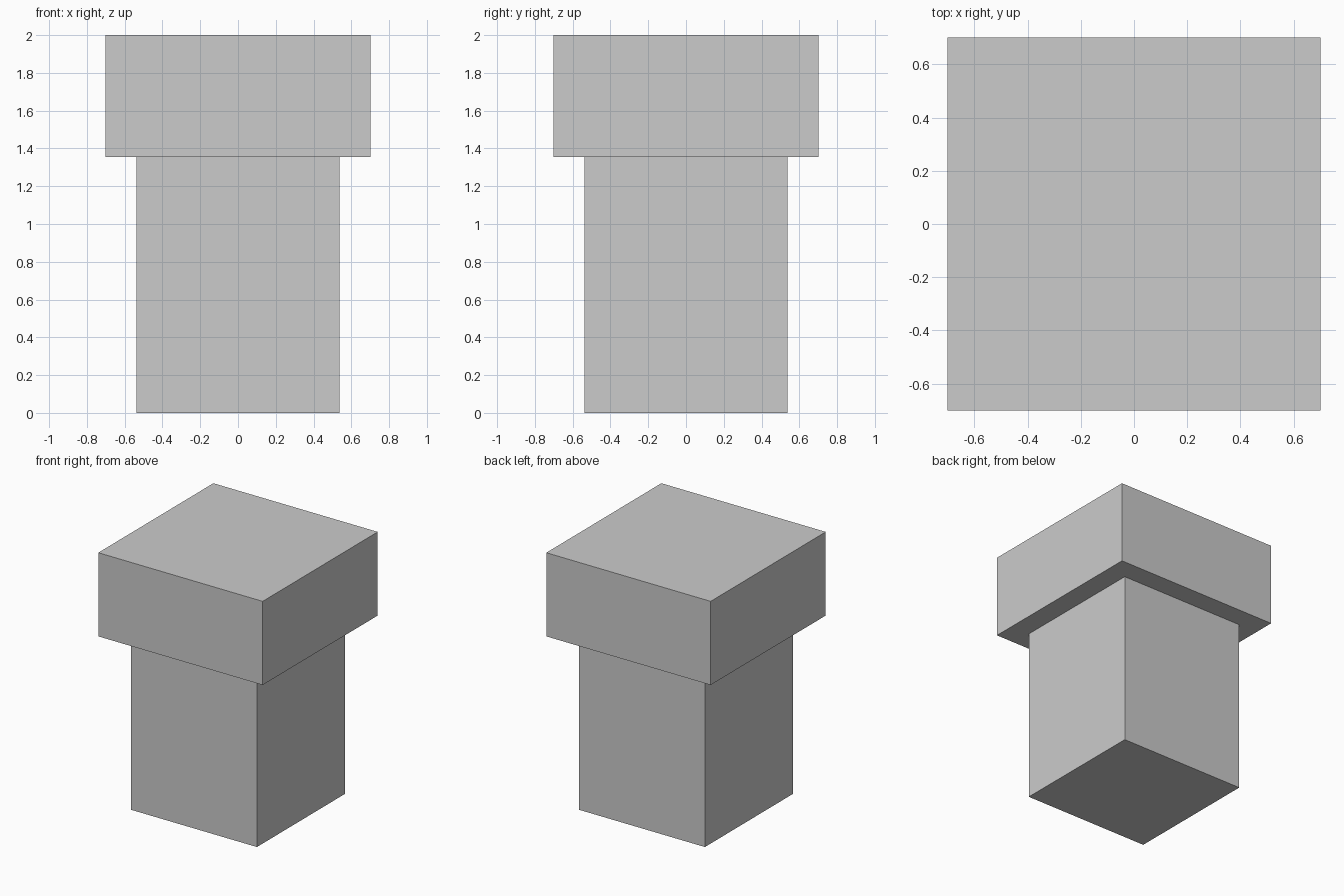
import bpy

if "Cube" in bpy.data.objects:
    bpy.data.objects.remove(bpy.data.objects["Cube"])


def box(name, width, z0, z1):
    bpy.ops.mesh.primitive_cube_add(size=1, location=(0, 0, (z0 + z1) / 2))
    obj = bpy.context.object
    obj.name = name
    obj.scale = (width, width, z1 - z0)
    bpy.ops.object.transform_apply(location=False, rotation=False, scale=True)
    return obj


LEDGE = 1.355

# Square shaft standing on the ground
box("shaft", 1.076, 0, LEDGE)

# Wider square block on top
box("cap", 1.402, LEDGE, 2.0)
